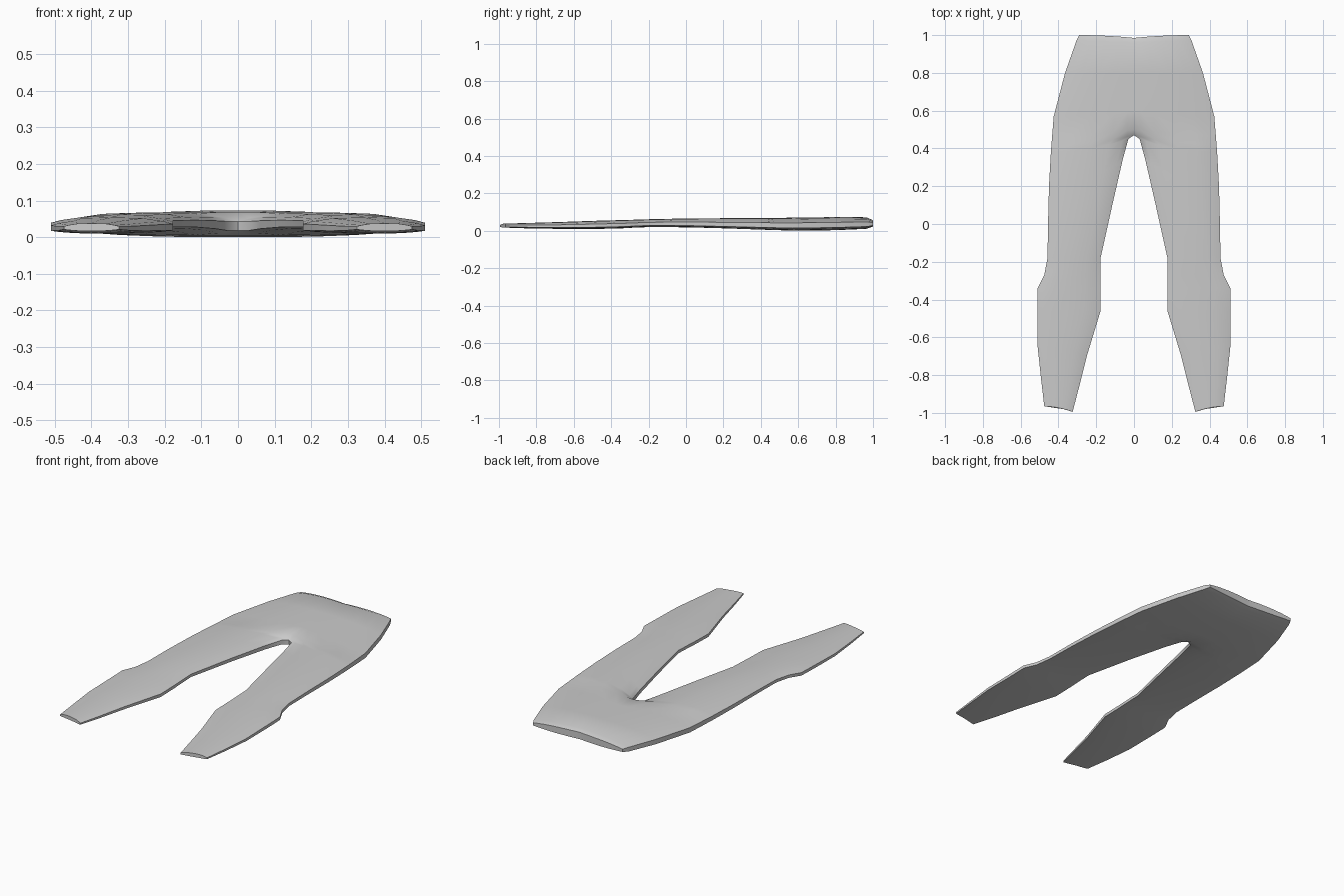
import bpy
import bmesh
import math

cube = bpy.data.objects.get("Cube")
if cube:
    bpy.data.objects.remove(cube, do_unlink=True)

# Cloth material
cloth = bpy.data.materials.new("light grey cloth")
cloth.use_nodes = True
grey = (0.6, 0.6, 0.6, 1.0)
cloth.diffuse_color = grey
cloth.node_tree.nodes["Principled BSDF"].inputs["Base Color"].default_value = grey

# Sections from waist to hem: inner y, outer y, inner x, outer x, bottom z, top z
PELVIS = [
    (0.985, 1.0, 0, 0.29, 0.02, 0.06),
    (0.96, 0.97, 0, 0.305, 0.01, 0.072),
    (0.8, 0.8, 0, 0.365, 0.003, 0.073),
    (0.6, 0.57, 0, 0.425, 0, 0.07),
    (0.5, 0.47, 0, 0.433, 0.003, 0.069),
]
LEG = [
    (0.47, 0.42, 0, 0.437, 0.005, 0.068),
    (0.45, 0.38, 0.03, 0.44, 0.006, 0.068),
    (0.34, 0.2, 0.06, 0.45, 0.012, 0.067),
    (0.1, 0.0, 0.115, 0.455, 0.018, 0.066),
    (-0.18, -0.18, 0.177, 0.458, 0.02, 0.062),
    (-0.27, -0.27, 0.177, 0.475, 0.017, 0.059),
    (-0.34, -0.34, 0.177, 0.51, 0.013, 0.057),
    (-0.46, -0.46, 0.177, 0.51, 0.01, 0.054),
    (-0.7, -0.65, 0.25, 0.51, 0.01, 0.047),
    (-0.86, -0.82, 0.29, 0.492, 0.012, 0.042),
    (-0.995, -0.965, 0.325, 0.475, 0.017, 0.038),
]
STEPS = (0, 0.08, 0.25, 0.5, 0.75, 0.92, 1)


def section(bm, row, is_leg):
    """Flattened ring: over the top outward, back underneath inward."""
    yi, yo, xi, xo, bottom, top = row
    thick = top - bottom
    upper, lower = [], []
    for t in STEPS:
        fall = abs(2 * t - 1) ** 3 if is_leg else t ** 3
        x = xi + (xo - xi) * t
        y = yo + (yi - yo) * (1 - t) ** 2
        upper.append(bm.verts.new((x, y, top - 0.4 * thick * fall)))
        lower.append(bm.verts.new((x, y, bottom + 0.2 * thick * fall)))
    return upper + lower[::-1]


# Left half of the trousers, skinned section by section
bm = bmesh.new()
rings = [section(bm, row, False) for row in PELVIS]
rings += [section(bm, row, True) for row in LEG]
for a, b in zip(rings, rings[1:]):
    for j in range(len(a)):
        k = (j + 1) % len(a)
        corners = (a[j], b[j], b[k], a[k])
        # The centre line of the pelvis stays open for the mirror
        if any(v.co.x > 0.001 for v in corners):
            bm.faces.new(corners)
bm.faces.new(rings[0])
bm.faces.new(rings[-1][::-1])

mesh = bpy.data.meshes.new("trousers")
bm.to_mesh(mesh)
bm.free()
mesh.materials.append(cloth)
trousers = bpy.data.objects.new("trousers", mesh)
bpy.context.collection.objects.link(trousers)

# Mirror to the right half
mirror = trousers.modifiers.new("mirror", "MIRROR")
mirror.use_clip = True
mirror.merge_threshold = 0.0005

# Soft cloth shading with crisp waist and hems
bpy.ops.object.select_all(action="DESELECT")
trousers.select_set(True)
bpy.context.view_layer.objects.active = trousers
bpy.ops.object.modifier_apply(modifier=mirror.name)
bpy.ops.object.shade_smooth_by_angle(angle=math.radians(50))
